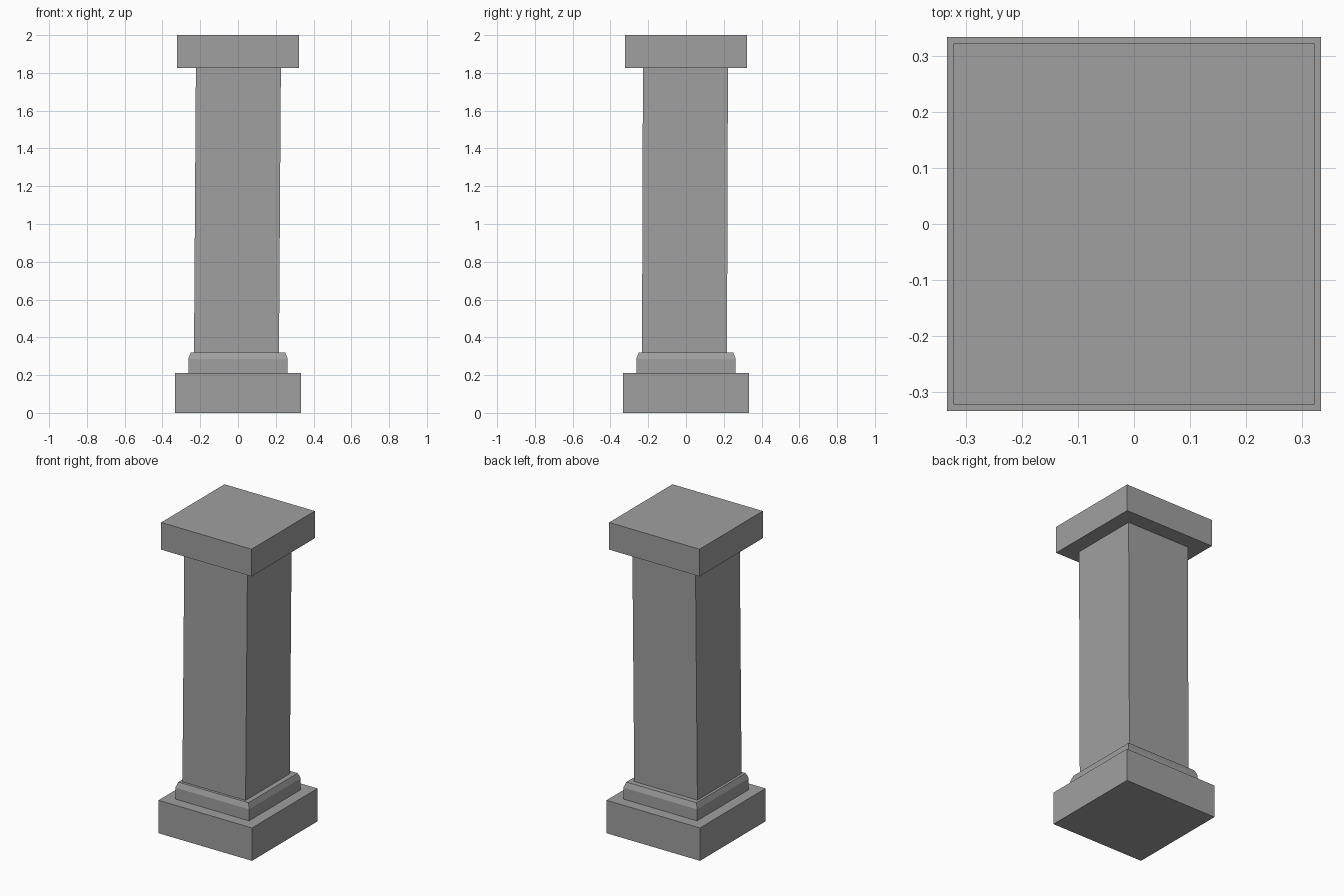
import bpy
import bmesh

cube = bpy.data.objects.get("Cube")
if cube:
    bpy.data.objects.remove(cube, do_unlink=True)

# Single stone colour
stone = bpy.data.materials.new("grey_stone")
stone.use_nodes = True
colour = (0.35, 0.35, 0.35, 1)
stone.diffuse_color = colour
stone.node_tree.nodes["Principled BSDF"].inputs["Base Color"].default_value = colour


def square_block(name, sections):
    """Stack square sections (half width, height, x and y offset) into a closed block."""
    bm = bmesh.new()
    rings = []
    for half, z, dx, dy in sections:
        corners = [(-1, -1), (1, -1), (1, 1), (-1, 1)]
        rings.append([bm.verts.new((dx + half * x, dy + half * y, z)) for x, y in corners])
    for low, high in zip(rings, rings[1:]):
        for i in range(4):
            j = (i + 1) % 4
            bm.faces.new((low[i], low[j], high[j], high[i]))
    bm.faces.new(rings[0][::-1])
    bm.faces.new(rings[-1])
    mesh = bpy.data.meshes.new(name)
    bm.to_mesh(mesh)
    bm.free()
    mesh.materials.append(stone)
    obj = bpy.data.objects.new(name, mesh)
    bpy.context.collection.objects.link(obj)
    return obj


# Plinth and bevelled moulding
square_block("plinth", [(0.333, 0, 0, 0), (0.333, 0.212, 0, 0)])
square_block("base_moulding", [(0.263, 0.212, 0, 0), (0.263, 0.286, 0, 0),
                               (0.25, 0.32, 0, 0)])

# Shaft leans very slightly
square_block("shaft", [(0.225, 0.32, -0.008, -0.008), (0.225, 1.825, 0.002, -0.003)])

# Capital slab
square_block("capital", [(0.322, 1.825, 0, 0), (0.322, 2, 0, 0)])
